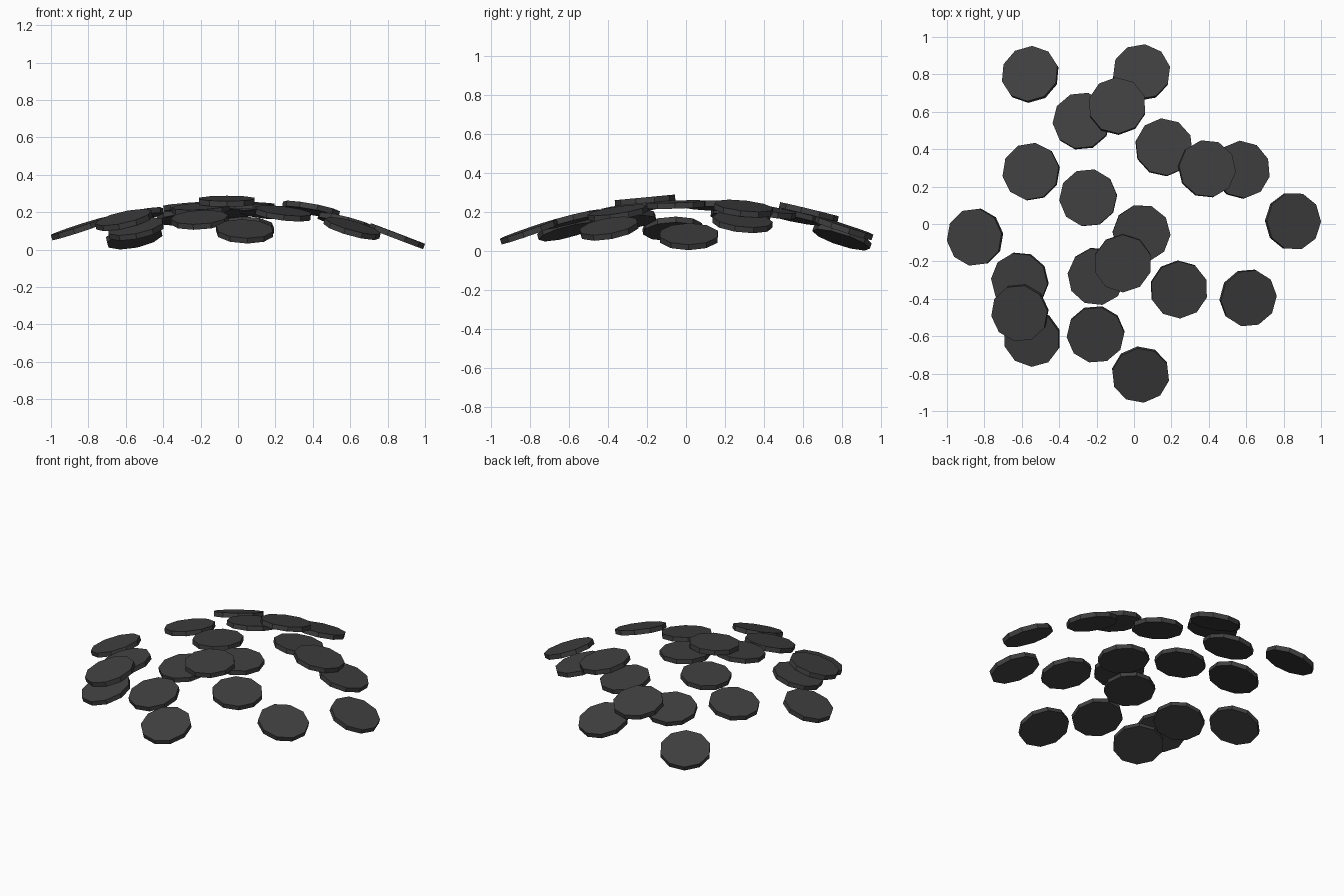
import bpy
from math import pi, atan2, sqrt
from mathutils import Matrix, Vector

if "Cube" in bpy.data.objects:
    bpy.data.objects.remove(bpy.data.objects["Cube"], do_unlink=True)

DISC_RADIUS = 0.155
THICKNESS = 0.03
DOME_RADIUS = 2.55
APEX = Vector((-0.06, 0.03, 0.24))

charcoal = bpy.data.materials.new("charcoal_grey")
charcoal.use_nodes = True
colour = (0.05, 0.05, 0.05, 1)
charcoal.diffuse_color = colour
charcoal.node_tree.nodes["Principled BSDF"].inputs["Base Color"].default_value = colour


def add_disc(name, x, y, layer):
    """Ten-sided disc lying on a shallow dome, tilted along the dome's normal."""
    dome_centre = APEX - Vector((0, 0, DOME_RADIUS))
    dx, dy = x - APEX.x, y - APEX.y
    z = dome_centre.z + sqrt(DOME_RADIUS ** 2 - dx * dx - dy * dy)
    normal = (Vector((x, y, z)) - dome_centre).normalized()
    centre = Vector((x, y, z + layer * THICKNESS))
    bpy.ops.mesh.primitive_cylinder_add(vertices=10, radius=DISC_RADIUS, depth=THICKNESS)
    disc = bpy.context.object
    disc.name = name
    disc.data.materials.append(charcoal)
    # One flat side of the rim faces away from the top of the dome
    spin = Matrix.Rotation(atan2(dy, dx) + pi / 10, 4, 'Z')
    tilt = Vector((0, 0, 1)).rotation_difference(normal).to_matrix().to_4x4()
    disc.matrix_world = Matrix.Translation(centre) @ tilt @ spin


# Discs resting on the dome
lower_discs = [
    (-0.555, 0.80), (0.04, 0.81), (-0.28, 0.55), (-0.55, 0.28), (-0.245, 0.14),
    (0.16, 0.41), (0.575, 0.29), (0.85, 0.015), (-0.85, -0.07), (0.04, -0.05),
    (-0.20, -0.28), (-0.61, -0.305), (-0.545, -0.61), (-0.205, -0.59),
    (0.24, -0.35), (0.61, -0.395), (0.035, -0.805),
]
# Discs overlapping their neighbours, one thickness higher
upper_discs = [(-0.09, 0.63), (0.39, 0.295), (-0.06, -0.21), (-0.61, -0.475)]

for layer, (label, places) in enumerate((("lower_disc", lower_discs),
                                         ("upper_disc", upper_discs))):
    for i, (x, y) in enumerate(places, 1):
        add_disc(f"{label}_{i}", x, y, layer)
